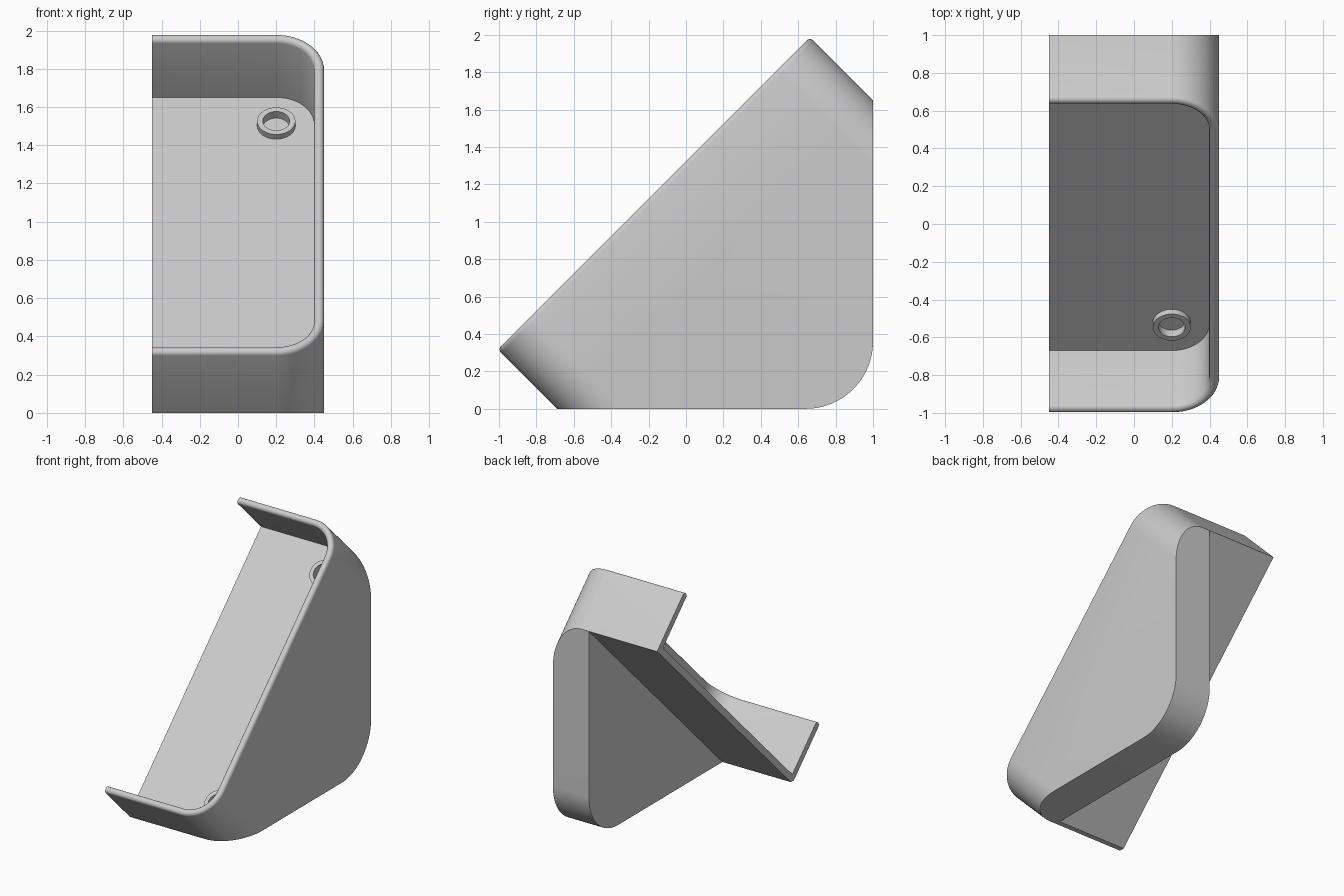
import bpy, bmesh, math
from mathutils import Matrix

if "Cube" in bpy.data.objects:
    bpy.data.objects.remove(bpy.data.objects["Cube"])

X0, X1 = -0.45, 0.45         # open left edge, outer right edge
HALF, R = 1.181, 0.25        # tray half length, outer corner radius
T, H = 0.052, 0.477          # wall thickness, tray depth
RIM = T / 2                  # rounded rim radius
WEB_X = 0.14                 # inner face of the support web
TILT = Matrix.Translation((0, 0.165, 0.815)) @ Matrix.Rotation(math.radians(45), 4, 'X')

grey = bpy.data.materials.new("light grey")
grey.diffuse_color = (0.6, 0.6, 0.6, 1)
grey.use_nodes = True
grey.node_tree.nodes["Principled BSDF"].inputs["Base Color"].default_value = grey.diffuse_color


def make(name, bm, matrix=None):
    if matrix:
        bm.transform(matrix)
    bmesh.ops.recalc_face_normals(bm, faces=bm.faces)
    me = bpy.data.meshes.new(name)
    bm.to_mesh(me)
    bm.free()
    me.materials.append(grey)
    ob = bpy.data.objects.new(name, me)
    bpy.context.collection.objects.link(ob)
    return ob


def prism(name, rings, matrix=None):
    """Closed solid between two matching rings of points."""
    bm = bmesh.new()
    a, b = [[bm.verts.new(p) for p in r] for r in rings]
    n = len(a)
    bm.faces.new(a)
    bm.faces.new(b[::-1])
    for i in range(n):
        j = (i + 1) % n
        bm.faces.new((a[i], a[j], b[j], b[i]))
    return make(name, bm, matrix)


def boolean(ob, cutter, operation):
    """Apply a boolean and remove its cutter."""
    cutter.hide_render = True
    mod = ob.modifiers.new("cut", 'BOOLEAN')
    mod.object, mod.operation, mod.solver = cutter, operation, 'EXACT'
    bpy.context.view_layer.update()
    dg = bpy.context.evaluated_depsgraph_get()
    me = bpy.data.meshes.new_from_object(ob.evaluated_get(dg))
    ob.modifiers.clear()
    ob.data = me
    bpy.data.objects.remove(cutter)


def smooth(ob):
    bpy.ops.object.select_all(action='DESELECT')
    ob.select_set(True)
    bpy.context.view_layer.objects.active = ob
    bpy.ops.object.shade_smooth_by_angle(angle=math.radians(30))


def outline(inset, z, steps=16):
    """Open tray outline with two rounded right corners, moved inward by inset."""
    r, cx, cy = R - inset, X1 - R, HALF - R
    pts = [(X0, -HALF + inset, z)]
    for sy, start in ((-1, -90), (1, 0)):
        for i in range(steps + 1):
            a = math.radians(start + 90 * i / steps)
            pts.append((cx + r * math.cos(a), sy * cy + r * math.sin(a), z))
    return pts + [(X0, HALF - inset, z)]


def clip_block(x0, y_max):
    """Everything above the ground and in front of the back, with a round heel."""
    r = 0.36
    pts = [(-1.5, 2.3), (-1.5, 0)]
    for i in range(25):
        a = math.radians(-90 + 90 * i / 24)
        pts.append((y_max - r + r * math.cos(a), r + r * math.sin(a)))
    pts.append((y_max, 2.3))
    return prism("clip_block", [[(x, y, z) for y, z in pts] for x in (x0, 0.7)])


def circle(r, z, cx, cy, n=48):
    return [(cx + r * math.cos(2 * math.pi * i / n),
             cy + r * math.sin(2 * math.pi * i / n), z) for i in range(n)]


# tray: floor and round-rimmed wall lofted through one profile
profile = [(0, 0)]
for i in range(9):
    a = math.pi * i / 8
    profile.append((RIM - RIM * math.cos(a), H - RIM + RIM * math.sin(a)))
profile.append((T, T))
bm = bmesh.new()
loops = [[bm.verts.new(p) for p in outline(d, z)] for d, z in profile]
for a, b in zip(loops, loops[1:]):
    for i in range(len(a) - 1):
        bm.faces.new((a[i], a[i + 1], b[i + 1], b[i]))
bm.faces.new(loops[0])
bm.faces.new(loops[-1])
bm.faces.new([l[0] for l in loops] + [l[-1] for l in loops[::-1]])
tray = make("tray", bm, TILT)
boolean(tray, clip_block(-0.7, 1.3), 'INTERSECT')

# support web below the tray, following its rounded corners
web = prism("support_web", [outline(0, 0), outline(0, -2)], TILT)
boolean(web, clip_block(WEB_X, 1.0), 'INTERSECT')

# raised rings with shallow recesses at both ends of the floor
for label, cy in (("lower", -0.92), ("upper", 0.92)):
    hole = prism("hole", [circle(0.07, 0.038, 0.2, cy), circle(0.07, 0.2, 0.2, cy)], TILT)
    boolean(tray, hole, 'DIFFERENCE')
    bm = bmesh.new()
    tube = [[bm.verts.new(p) for p in circle(r, z, 0.2, cy)]
            for r, z in ((0.1, T), (0.1, T + 0.035), (0.07, T + 0.035), (0.07, T))]
    for k in range(4):
        a, b = tube[k], tube[(k + 1) % 4]
        for i in range(len(a)):
            j = (i + 1) % len(a)
            bm.faces.new((a[i], a[j], b[j], b[i]))
    smooth(make(label + "_ring", bm, TILT))

smooth(tray)
smooth(web)
